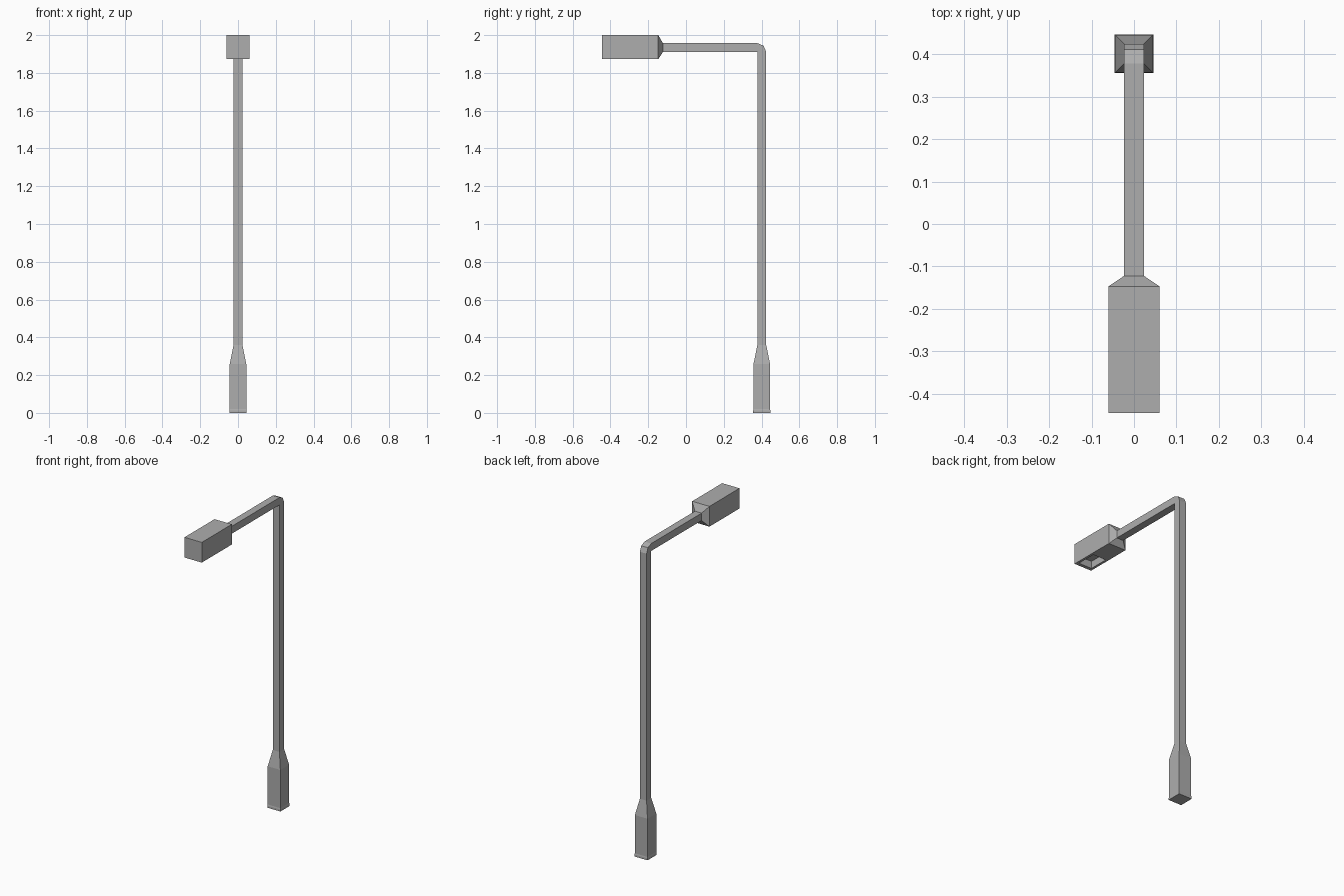
import bpy, bmesh
from math import sin, cos, radians
from mathutils import Vector

if "Cube" in bpy.data.objects:
    bpy.data.objects.remove(bpy.data.objects["Cube"])

grey = bpy.data.materials.new("dark_grey")
grey.diffuse_color = (0.42, 0.42, 0.42, 1)
grey.use_nodes = True
grey.node_tree.nodes["Principled BSDF"].inputs["Base Color"].default_value = grey.diffuse_color


def ring(bm, y, z, half_x, half_d, tilt=0):
    """Rectangle around (y, z); tilt 0 is horizontal, 90 faces -y."""
    a = radians(tilt)
    d = Vector((0, cos(a), sin(a))) * half_d
    c, x = Vector((0, y, z)), Vector((half_x, 0, 0))
    return [bm.verts.new(p) for p in (c - x - d, c + x - d, c + x + d, c - x + d)]


def loft(bm, rings):
    bm.faces.new(rings[0][::-1])
    bm.faces.new(rings[-1])
    for a, b in zip(rings, rings[1:]):
        for i in range(4):
            j = (i + 1) % 4
            bm.faces.new((a[i], a[j], b[j], b[i]))


def finish(bm, name):
    bmesh.ops.remove_doubles(bm, verts=bm.verts, dist=0.0005)
    bmesh.ops.dissolve_degenerate(bm, edges=bm.edges, dist=0.0005)
    bmesh.ops.recalc_face_normals(bm, faces=bm.faces)
    mesh = bpy.data.meshes.new(name)
    bm.to_mesh(mesh)
    bm.free()
    mesh.materials.append(grey)
    bpy.context.collection.objects.link(bpy.data.objects.new(name, mesh))


# Base with a slight foot lip, pole, two-step elbow and arm in one square tube
R = 0.0232
PY, PZ = 0.378, 1.911
BY = PY + R
bm = bmesh.new()
rings = [ring(bm, BY, z, h, h) for z, h in
         ((0, 0.0455), (0.012, 0.0455), (0.02, 0.0437), (0.26, 0.0437), (0.36, R))]
for t in (0, 45, 90):
    rings.append(ring(bm, PY + R * cos(radians(t)), PZ + R * sin(radians(t)), R, R, t))
rings.append(ring(bm, -0.122, PZ + R, R, R, 90))
loft(bm, rings)
finish(bm, "pole_and_arm")

# Lamp head with tapered neck
HZ = 1.9365
bm = bmesh.new()
loft(bm, [ring(bm, -0.122, PZ + R, R, R, 90),
          ring(bm, -0.147, HZ, 0.06, 0.0635, 90),
          ring(bm, -0.445, HZ, 0.06, 0.0635, 90)])
bmesh.ops.recalc_face_normals(bm, faces=bm.faces)

# Light recess in the front half of the underside
bottom = min(bm.faces, key=lambda f: f.calc_center_median().z + f.normal.z)
bmesh.ops.inset_region(bm, faces=[bottom], thickness=0.015)
for v in bottom.verts:
    v.co.y = -0.424 if v.co.y < -0.3 else -0.30
    v.co.x = 0.045 if v.co.x > 0 else -0.045
panel = bmesh.ops.extrude_discrete_faces(bm, faces=[bottom])["faces"][0]
for v in panel.verts:
    v.co.z += 0.045
finish(bm, "lamp_head")
